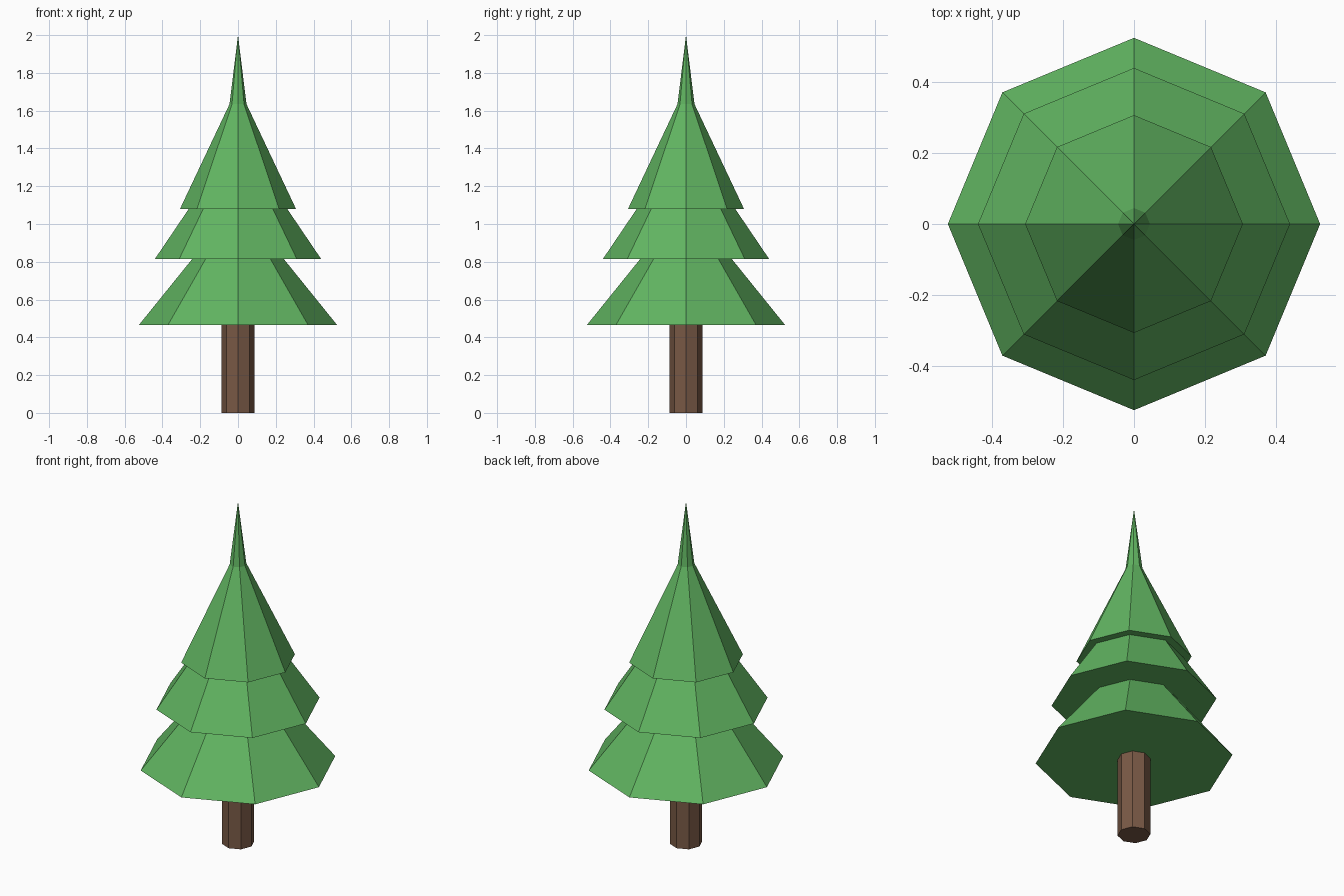
import bpy

if "Cube" in bpy.data.objects:
    bpy.data.objects.remove(bpy.data.objects["Cube"])


def material(name, color):
    mat = bpy.data.materials.new(name)
    mat.diffuse_color = color
    mat.use_nodes = True
    mat.node_tree.nodes["Principled BSDF"].inputs["Base Color"].default_value = mat.diffuse_color
    return mat


def cone(name, r_bottom, r_top, z, height, mat):
    """Flat-shaded eight-sided cone or cylinder standing at height z."""
    bpy.ops.mesh.primitive_cone_add(vertices=8, radius1=r_bottom, radius2=r_top,
                                    depth=height, location=(0, 0, z + height / 2))
    obj = bpy.context.object
    obj.name = name
    obj.data.materials.append(mat)
    return obj


green = material("foliage_green", (0.12, 0.46, 0.12, 1))
brown = material("bark_brown", (0.19, 0.10, 0.06, 1))

# Trunk, running up into the lowest tier
cone("trunk", 0.0875, 0.0875, 0.0, 0.65, brown)

# Overlapping foliage cones of equal height, with a slim spike on top
for name, radius, z in [("lower_foliage", 0.525, 0.465),
                        ("middle_foliage", 0.44, 0.815),
                        ("upper_foliage", 0.307, 1.08),
                        ("top_spike", 0.08, 1.35)]:
    cone(name, radius, 0.0, z, 0.65, green)
